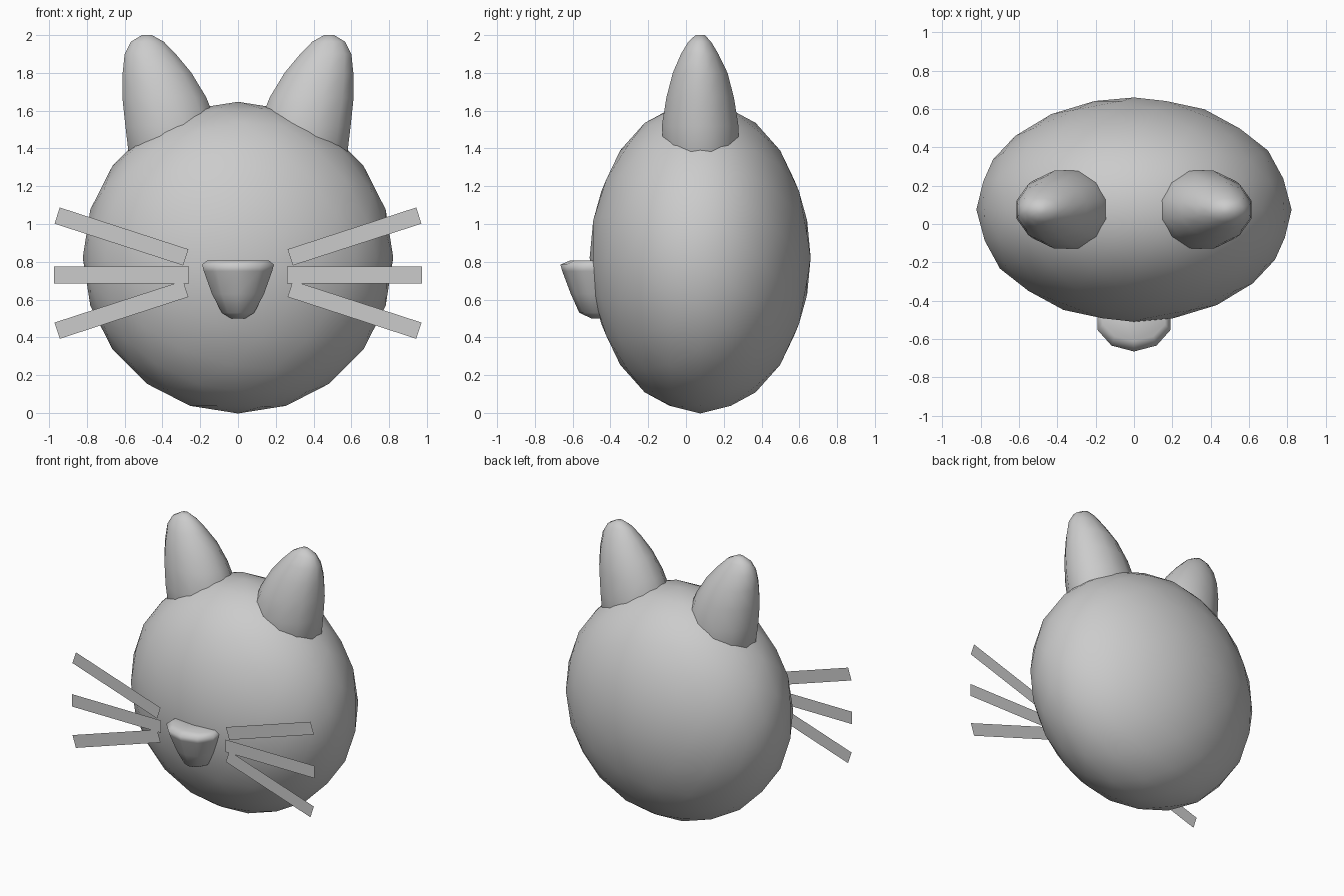
import bpy, bmesh
from math import sin, cos, pi, radians
from mathutils import Matrix

if "Cube" in bpy.data.objects:
    bpy.data.objects.remove(bpy.data.objects["Cube"])


def finish(bm, name, smooth=True):
    bmesh.ops.recalc_face_normals(bm, faces=bm.faces)
    for f in bm.faces:
        f.smooth = smooth
    me = bpy.data.meshes.new(name)
    bm.to_mesh(me)
    bm.free()
    ob = bpy.data.objects.new(name, me)
    bpy.context.collection.objects.link(ob)
    return ob


def loft(name, rings, sides, side=1):
    """Stack elliptical rings (z, x0, x1, y0, y1), mirrored in x by side."""
    bm = bmesh.new()
    prev = None
    for z, x0, x1, y0, y1 in rings:
        ring = []
        for i in range(sides):
            a = 2 * pi * (i + 0.5) / sides
            x = (x0 + x1) / 2 + (x1 - x0) / 2 * cos(a)
            y = (y0 + y1) / 2 + (y1 - y0) / 2 * sin(a)
            ring.append(bm.verts.new((side * x, y, z)))
        if prev:
            for i in range(sides):
                j = (i + 1) % sides
                bm.faces.new((prev[i], prev[j], ring[j], ring[i]))
        else:
            bm.faces.new(ring)
        prev = ring
    bm.faces.new(prev)
    return finish(bm, name)


# Head: squashed low-poly ball with its poles front and back
bm = bmesh.new()
bmesh.ops.create_icosphere(bm, subdivisions=3, radius=1,
                           matrix=Matrix.Rotation(radians(90), 4, 'X'))
bmesh.ops.scale(bm, vec=(0.822, 0.585, 0.825), verts=bm.verts)
bmesh.ops.translate(bm, vec=(0, 0.075, 0.822), verts=bm.verts)
finish(bm, "head")

# Ears: rounded cones leaning outward
ear = [(1.30, 0.12, 0.55, -0.10, 0.26),
       (1.38, 0.10, 0.588, -0.125, 0.285),
       (1.52, 0.10, 0.605, -0.135, 0.285),
       (1.67, 0.16, 0.62, -0.11, 0.26),
       (1.80, 0.24, 0.617, -0.075, 0.225),
       (1.90, 0.325, 0.605, -0.03, 0.175),
       (1.965, 0.39, 0.57, 0.01, 0.135),
       (2.0, 0.455, 0.51, 0.05, 0.10)]
for name, s in (("ear_left", -1), ("ear_right", 1)):
    loft(name, ear, 12, s)

# Nose: soft wedge narrowing downward
nose = [(0.50, -0.04, 0.04, -0.50, -0.36),
        (0.53, -0.09, 0.09, -0.565, -0.34),
        (0.63, -0.145, 0.145, -0.61, -0.34),
        (0.75, -0.19, 0.19, -0.655, -0.34),
        (0.785, -0.20, 0.20, -0.665, -0.34),
        (0.808, -0.17, 0.17, -0.61, -0.36)]
loft("nose", nose, 10)

# Whiskers: flat strips fanned on each cheek
for label, s in (("left", -1), ("right", 1)):
    for n, (z, ang) in enumerate(((0.934, 18), (0.73, 0), (0.546, -18))):
        bm = bmesh.new()
        a = radians(ang)
        vs = []
        for u, v in ((-1, -1), (1, -1), (1, 1), (-1, 1)):
            u, v = u * 0.358, v * 0.045
            vs.append(bm.verts.new((s * (0.617 + u * cos(a) - v * sin(a)), -0.515,
                                    z + u * sin(a) + v * cos(a))))
        bm.faces.new(vs)
        finish(bm, f"whisker_{label}_{n + 1}", smooth=False)
